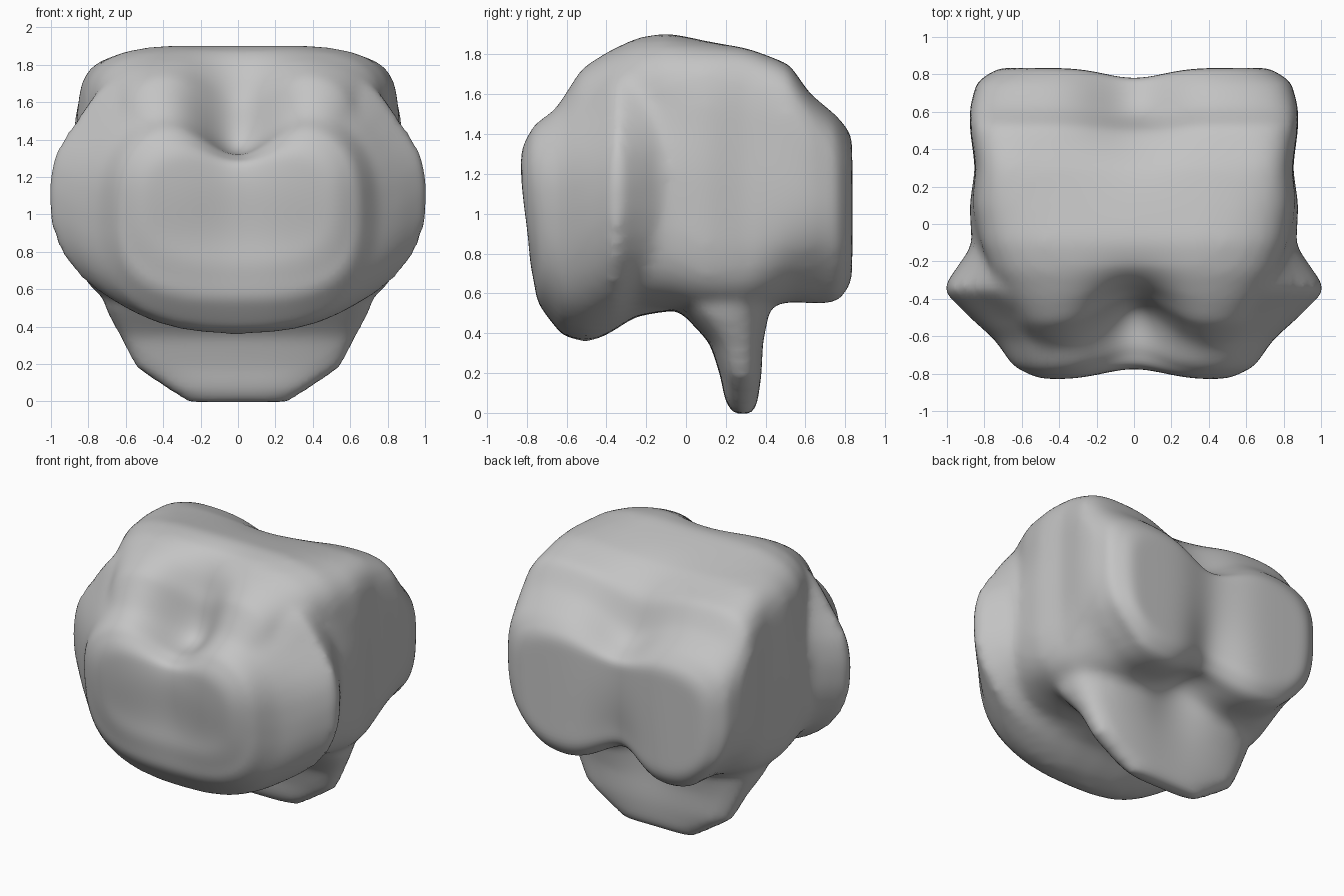
import bpy, bmesh, math
from mathutils import Vector

if "Cube" in bpy.data.objects:
    bpy.data.objects.remove(bpy.data.objects["Cube"], do_unlink=True)

SEGMENTS = 40


def power(value, n):
    return math.copysign(abs(value) ** (2 / n), value)


def loft(bm, axis, stations):
    """Closed loft of rounded rings: (position, half width, low, high, boxiness)."""
    rings = []
    for pos, half, low, high, n in stations:
        ring = []
        for i in range(SEGMENTS):
            a = math.tau * i / SEGMENTS
            x = half * power(math.cos(a), n)
            other = (low + high) / 2 + (high - low) / 2 * power(math.sin(a), n)
            co = (x, pos, other) if axis == "y" else (x, other, pos)
            ring.append(bm.verts.new(co))
        rings.append(ring)
    for a, b in zip(rings, rings[1:]):
        for i in range(SEGMENTS):
            j = (i + 1) % SEGMENTS
            bm.faces.new((a[i], a[j], b[j], b[i]))
    bm.faces.new(rings[0][::-1])
    bm.faces.new(rings[-1])


bm = bmesh.new()

# Boxy rear body, reaching forward into the brows
loft(bm, "y", [
    (-.67, .56, .70, 1.56, 4), (-.53, .66, .60, 1.76, 4), (-.4, .74, .56, 1.83, 4),
    (-.25, .83, .52, 1.89, 4), (-.1, .87, .52, 1.91, 4.2), (.1, .88, .50, 1.87, 5),
    (.3, .85, .50, 1.83, 6), (.52, .88, .55, 1.75, 6), (.62, .88, .54, 1.61, 6),
    (.76, .845, .54, 1.50, 5), (.835, .73, .64, 1.41, 4.5)])

# Broad front bulge with its low chin
loft(bm, "y", [
    (-.835, .52, .74, 1.37, 3.2), (-.77, .65, .55, 1.50, 3), (-.62, .75, .385, 1.62, 2.6),
    (-.5, .88, .355, 1.75, 2.3), (-.42, .96, .38, 1.82, 2.3), (-.35, 1.03, .42, 1.85, 2.4),
    (-.26, .97, .48, 1.85, 2.5), (-.16, .90, .50, 1.85, 2.7), (0, .80, .52, 1.80, 3)])

# Tapering lower fin
loft(bm, "z", [
    (-.008, .27, .24, .34, 3), (.06, .37, .195, .365, 3), (.18, .55, .175, .385, 3),
    (.35, .64, .12, .395, 3), (.5, .72, -.02, .43, 3), (.7, .74, -.15, .48, 3),
    (1, .7, -.2, .5, 3)])

bmesh.ops.recalc_face_normals(bm, faces=bm.faces)
mesh = bpy.data.meshes.new("blended_body")
bm.to_mesh(mesh)
bm.free()
body = bpy.data.objects.new("blended_body", mesh)
bpy.context.collection.objects.link(body)

# Merge the parts into one soft skin
remesh = body.modifiers.new("merge", "REMESH")
remesh.mode = "VOXEL"
remesh.voxel_size = .03
soften = body.modifiers.new("soften", "SMOOTH")
soften.factor = .5
soften.iterations = 12
graph = bpy.context.evaluated_depsgraph_get()
skin = bpy.data.meshes.new_from_object(body.evaluated_get(graph))
body.modifiers.clear()
body.data = skin

# Sculpted hollows: centre, spread, push
dents = [
    ((0, -.56, 1.62), (.16, .18, .22), (0, .17, -.22)),   # brow valley
    ((0, -.70, 1.44), (.18, .13, .14), (0, .03, -.10)),   # valley mouth
    ((0, -.83, 1.15), (.15, .2, .3), (0, .04, 0)),        # front groove
    ((0, -.83, .8), (.8, .15, .2), (0, .05, 0)),          # receding lower front
    ((0, .83, 1.0), (.15, .15, .5), (0, -.05, 0)),        # back groove
    ((0, .66, .58), (.15, .2, .25), (0, -.09, .14)),      # lower back notch
    ((0, .68, 1.60), (.18, .22, .24), (0, -.03, -.16)),   # upper back notch
]
for side in (-1, 1):
    dents += [
        # Tucked lower corner of each rear lobe
        ((side * .87, .66, .56), (.2, .2, .2), (side * -.12, 0, .08)),
        # Sloping upper flank of the front bulge
        ((side * .92, -.35, 1.52), (.2, .25, .15), (side * -.06, 0, 0)),
        # Raised shoulder
        ((side * .8, .3, 1.7), (.18, .2, .18), (0, 0, .04)),
    ]
for v in skin.vertices:
    start = v.co.copy()
    for centre, spread, push in dents:
        d = sum(((start[k] - centre[k]) / spread[k]) ** 2 for k in range(3))
        v.co += Vector(push) * math.exp(-d / 2)

# Plain grey finish
grey = bpy.data.materials.new("plain_grey")
grey.use_nodes = True
colour = (.55, .55, .55, 1)
grey.diffuse_color = colour
grey.node_tree.nodes["Principled BSDF"].inputs["Base Color"].default_value = colour
skin.materials.clear()
skin.materials.append(grey)
for p in skin.polygons:
    p.use_smooth = True
    p.material_index = 0
skin.update()
